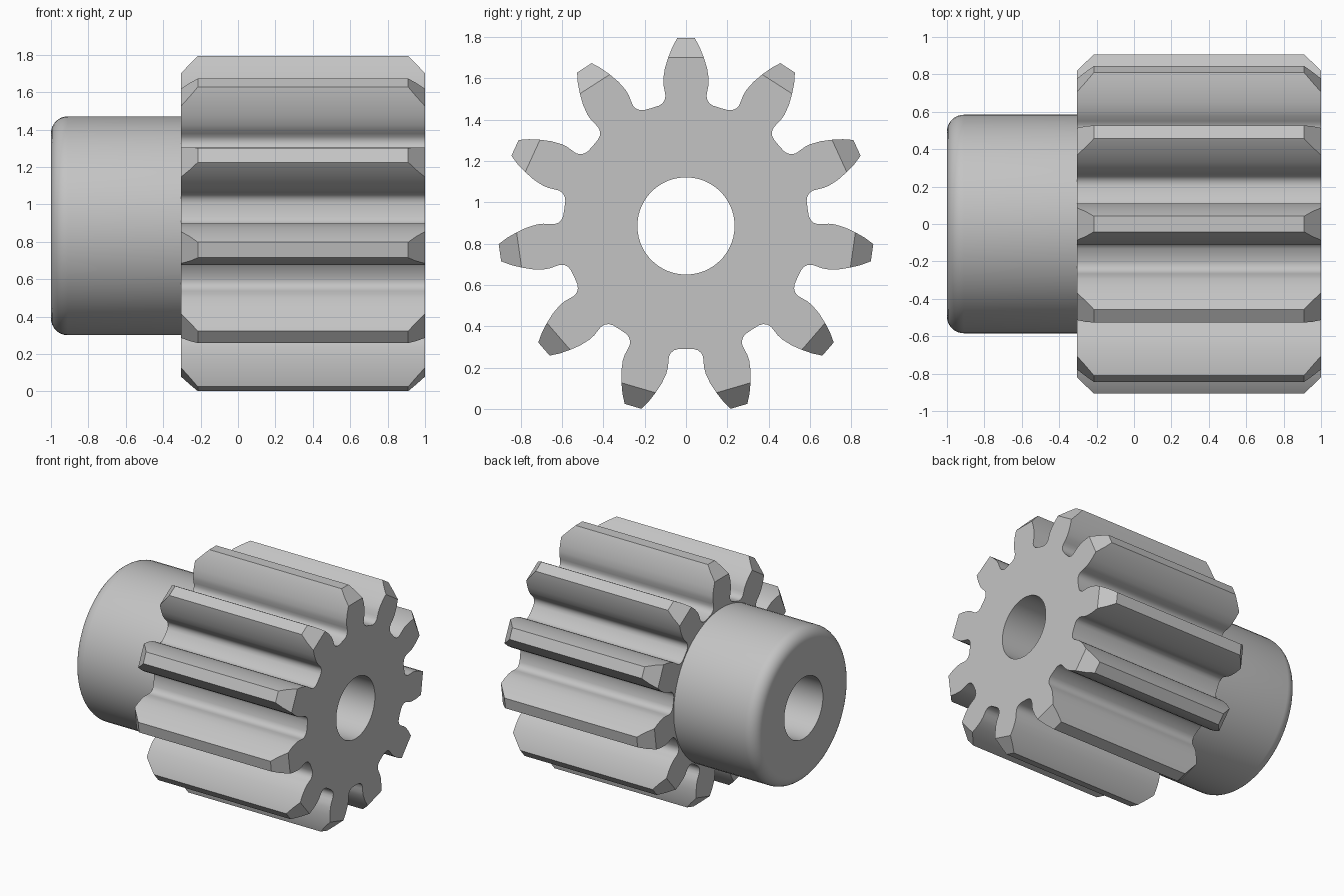
import bpy, bmesh, math
from mathutils import Matrix, Vector

if "Cube" in bpy.data.objects:
    bpy.data.objects.remove(bpy.data.objects["Cube"], do_unlink=True)

TEETH = 11
PITCH = 2 * math.pi / TEETH
AXIS_Z = 0.886
BORE = 0.235
X_BACK, X_FRONT = -0.305, 1.0
CHAMFER_R = 0.82          # radius where the 45 degree tip chamfer starts
HUB_R, HUB_FILLET = 0.585, 0.09
BORE_STEPS = 6            # bore segments per tooth

steel = bpy.data.materials.new("steel_grey")
steel.use_nodes = True
GREY = (0.55, 0.55, 0.55, 1)
steel.diffuse_color = GREY
steel.node_tree.nodes["Principled BSDF"].inputs["Base Color"].default_value = GREY


def finish(bm, name, angle):
    bmesh.ops.remove_doubles(bm, verts=bm.verts, dist=1e-4)
    bmesh.ops.recalc_face_normals(bm, faces=bm.faces)
    mesh = bpy.data.meshes.new(name)
    bm.to_mesh(mesh)
    bm.free()
    mesh.materials.append(steel)
    obj = bpy.data.objects.new(name, mesh)
    obj.location.z = AXIS_Z
    bpy.context.collection.objects.link(obj)
    bpy.ops.object.select_all(action='DESELECT')
    obj.select_set(True)
    bpy.context.view_layer.objects.active = obj
    bpy.ops.object.shade_smooth_by_angle(angle=math.radians(angle))
    return obj


# Half tooth outline from tip to root: (radius, half width)
flank = [(0.910, 0.042), (0.868, 0.066), (0.82, 0.086), (0.77, 0.102),
         (0.72, 0.110), (0.69, 0.109), (0.66, 0.103), (0.637, 0.099),
         (0.618, 0.103), (0.604, 0.114), (0.596, 0.132)]
right = [(r, math.asin(w / r)) for r, w in flank] + [(0.594, PITCH / 2)]
outline = [(r, -a) for r, a in reversed(right)] + right


def ring_point(x, r, a):
    return Vector((x, r * math.sin(a), r * math.cos(a)))


def build_sector(bm):
    """One tooth with its slice of the body and bore."""
    ends = []
    for x_end, inward in ((X_BACK, 1), (X_FRONT, -1)):
        rim = [bm.verts.new(ring_point(x_end + inward * max(0, r - CHAMFER_R), r, a))
               for r, a in outline]
        bore = [bm.verts.new(ring_point(x_end, BORE, PITCH * (i / BORE_STEPS - 0.5)))
                for i in range(BORE_STEPS + 1)]
        # Flat end face, then the chamfer across the tooth tip
        flat = [v for v, (r, a) in zip(rim, outline) if r <= CHAMFER_R]
        tip = [v for v, (r, a) in zip(rim, outline) if r >= CHAMFER_R]
        bm.faces.new(flat + bore[::-1])
        bm.faces.new(tip)
        ends.append((rim, bore))
    for back, front in zip(*ends):
        for i in range(len(back) - 1):
            bm.faces.new((back[i], back[i + 1], front[i + 1], front[i]))


# Toothed pinion body
bm = bmesh.new()
build_sector(bm)
sector = bm.verts[:] + bm.edges[:] + bm.faces[:]
for k in range(1, TEETH):
    copy = bmesh.ops.duplicate(bm, geom=sector)["geom"]
    bmesh.ops.rotate(bm, verts=[g for g in copy if isinstance(g, bmesh.types.BMVert)],
                     matrix=Matrix.Rotation(k * PITCH, 3, 'X'))
finish(bm, "pinion_teeth", 30)

# Plain hub with a rounded outer edge and the bore running through
bm = bmesh.new()
profile = [(X_BACK, BORE), (-1, BORE)]
for i in range(9):
    t = i / 8 * math.pi / 2
    profile.append((-1 + HUB_FILLET * (1 - math.cos(t)),
                    HUB_R - HUB_FILLET * (1 - math.sin(t))))
profile.append((X_BACK, HUB_R))
verts = [bm.verts.new((x, 0, r)) for x, r in profile]
edges = [bm.edges.new(pair) for pair in zip(verts, verts[1:])]
bmesh.ops.spin(bm, geom=verts + edges, cent=(0, 0, 0), axis=(1, 0, 0),
               angle=2 * math.pi, steps=TEETH * BORE_STEPS, use_merge=True)
finish(bm, "hub", 30)
